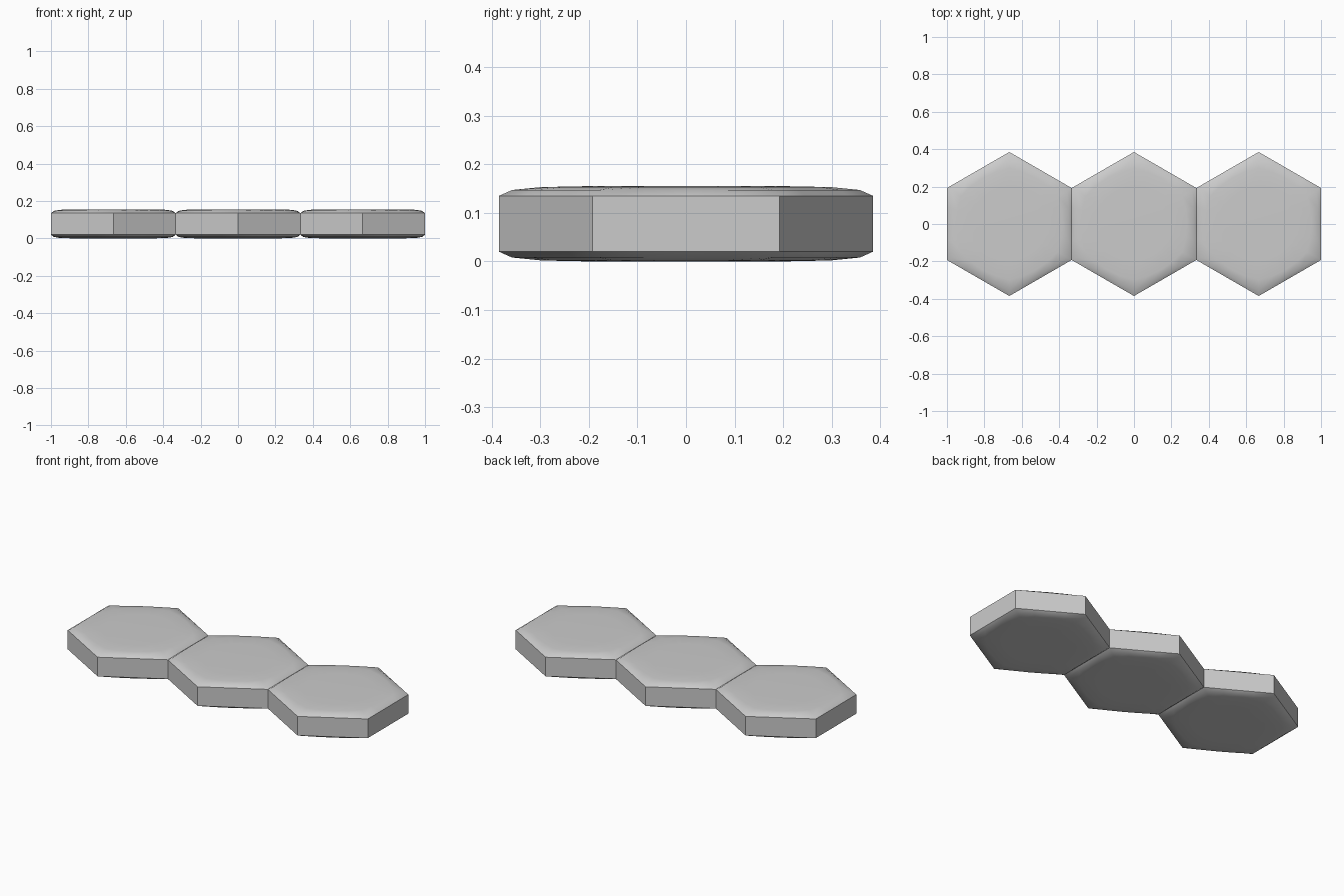
import bpy, bmesh, math

old = bpy.data.objects.get("Cube")
if old:
    bpy.data.objects.remove(old, do_unlink=True)

grey = bpy.data.materials.new("light_grey")
grey.use_nodes = True
colour = (0.6, 0.6, 0.6, 1)
grey.diffuse_color = colour
grey.node_tree.nodes["Principled BSDF"].inputs["Base Color"].default_value = colour

APOTHEM = 1 / 3
HEIGHT = 0.155
STEPS = 24

# Upper profile: apothem, corner radius, height
UPPER = [(APOTHEM, APOTHEM / math.cos(math.pi / 6), 0.135),
         (0.318, 0.358, 0.147),
         (0.284, 0.298, 0.153),
         (0.2, 0.2, HEIGHT)]
PROFILE = [(a, c, HEIGHT - z) for a, c, z in reversed(UPPER)] + UPPER


def ring(bm, apothem, corner, z):
    """Hexagonal ring with a corner on +y, softened towards a circle."""
    full = 1 / math.cos(math.pi / 6) - 1
    blend = (corner / apothem - 1) / full
    verts = []
    for i in range(STEPS):
        ang = i * 2 * math.pi / STEPS
        off = (ang + math.pi / 6) % (math.pi / 3) - math.pi / 6
        r = apothem * (1 + blend * (1 / math.cos(off) - 1))
        verts.append(bm.verts.new((r * math.cos(ang), r * math.sin(ang), z)))
    return verts


def make_tile(name, x):
    bm = bmesh.new()
    rings = [ring(bm, *p) for p in PROFILE]
    for low, high in zip(rings, rings[1:]):
        for i in range(STEPS):
            j = (i + 1) % STEPS
            bm.faces.new((low[i], low[j], high[j], high[i]))
    bm.faces.new(list(reversed(rings[0])))
    bm.faces.new(rings[-1])
    mesh = bpy.data.meshes.new(name)
    bm.to_mesh(mesh)
    bm.free()
    mesh.materials.append(grey)
    obj = bpy.data.objects.new(name, mesh)
    obj.location.x = x
    bpy.context.collection.objects.link(obj)
    # Crisp walls, soft top and bottom
    bpy.ops.object.select_all(action="DESELECT")
    obj.select_set(True)
    bpy.context.view_layer.objects.active = obj
    bpy.ops.object.shade_smooth_by_angle(angle=math.radians(42))


# Row of three touching tiles
for name, step in (("right_tile", -1), ("middle_tile", 0), ("left_tile", 1)):
    make_tile(name, step * 2 * APOTHEM)
